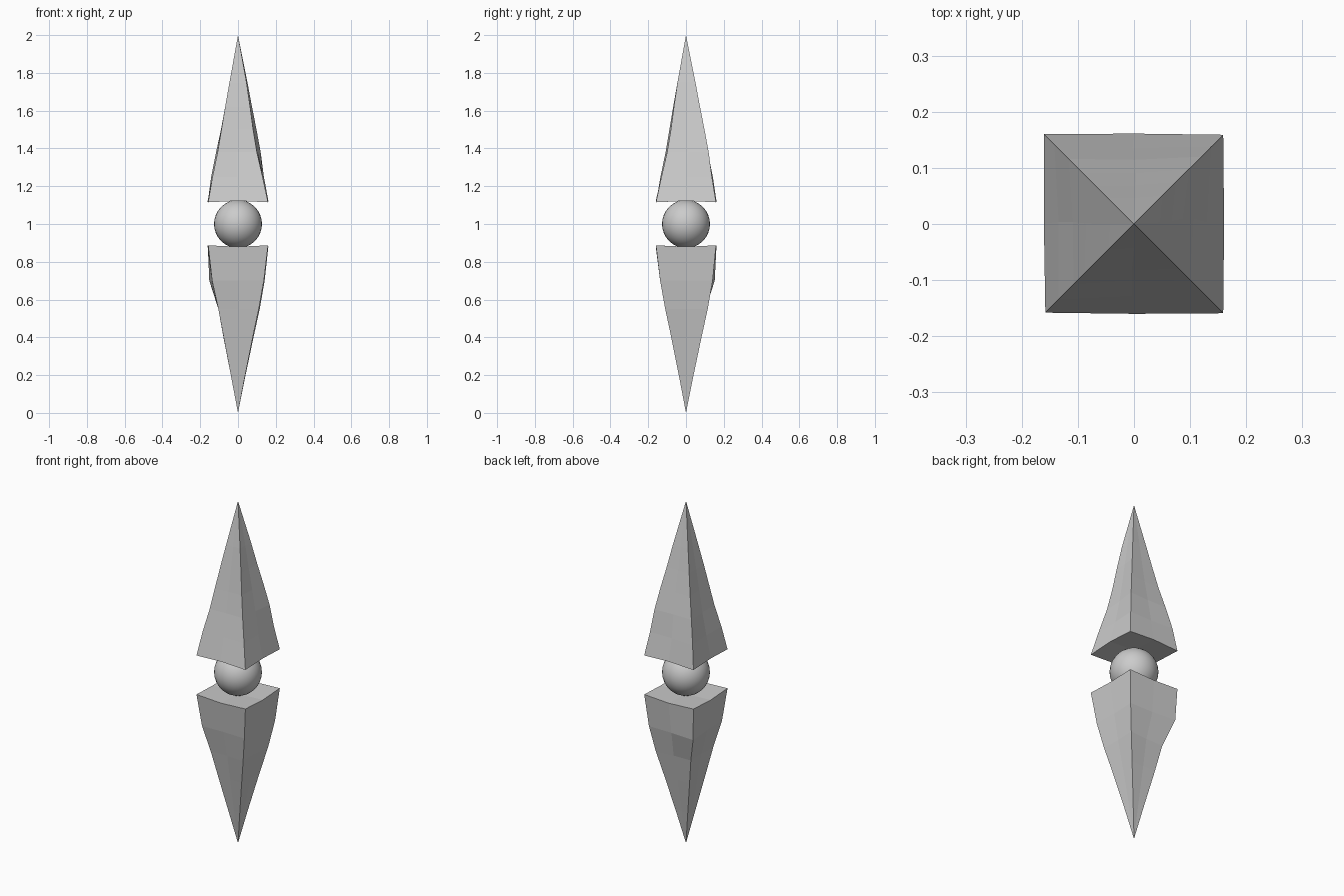
import bpy
import bmesh

if "Cube" in bpy.data.objects:
    bpy.data.objects.remove(bpy.data.objects["Cube"])

# Corner order in each ring: front left, front right, back right, back left
SIGNS = [(-1, -1), (1, -1), (1, 1), (-1, 1)]


def rough_spike(name, rings, tip_z, dish_z):
    """Square, slightly uneven spike lofted from its base ring to a tip."""
    bm = bmesh.new()
    loops = []
    for i, (z, *radii) in enumerate(rings):
        corners = [(sx * r, sy * r) for (sx, sy), r in zip(SIGNS, radii)]
        loop = []
        for k in range(4):
            a, b = corners[k], corners[(k + 1) % 4]
            loop.append(bm.verts.new((a[0], a[1], z)))
            # face centres are a touch hollow; base edges are bowed
            f = 1.01 if i == 0 else 0.97
            mz = (z + dish_z) / 2 if i == 0 else z
            loop.append(bm.verts.new(((a[0] + b[0]) / 2 * f, (a[1] + b[1]) / 2 * f, mz)))
        loops.append(loop)
    for low, high in zip(loops, loops[1:]):
        for k in range(8):
            n = (k + 1) % 8
            bm.faces.new((low[k], low[n], high[n], high[k]))
    tip = bm.verts.new((0, 0, tip_z))
    centre = bm.verts.new((0, 0, dish_z))
    for k in range(8):
        n = (k + 1) % 8
        bm.faces.new((loops[-1][k], loops[-1][n], tip))
        bm.faces.new((loops[0][n], loops[0][k], centre))
    bmesh.ops.recalc_face_normals(bm, faces=bm.faces)
    mesh = bpy.data.meshes.new(name)
    bm.to_mesh(mesh)
    bm.free()
    obj = bpy.data.objects.new(name, mesh)
    bpy.context.collection.objects.link(obj)
    return obj


# Upper spike
rough_spike("upper_spike", [
    (1.115, .158, .159, .159, .160),
    (1.25, .135, .130, .137, .142),
    (1.38, .108, .100, .120, .116),
    (1.50, .088, .080, .098, .090),
    (1.62, .068, .064, .074, .068),
    (1.75, .045, .045, .050, .045),
], 2.0, 1.13)

# Lower spike
rough_spike("lower_spike", [
    (0.887, .158, .159, .159, .160),
    (0.70, .137, .137, .141, .152),
    (0.55, .104, .110, .115, .104),
    (0.40, .076, .078, .082, .077),
    (0.20, .038, .038, .040, .038),
], 0.0, 0.872)

# Ball between the spikes
bpy.ops.mesh.primitive_uv_sphere_add(segments=32, ring_count=16, radius=0.127, location=(0, 0, 1))
bpy.context.object.name = "centre_ball"
bpy.ops.object.shade_smooth()
